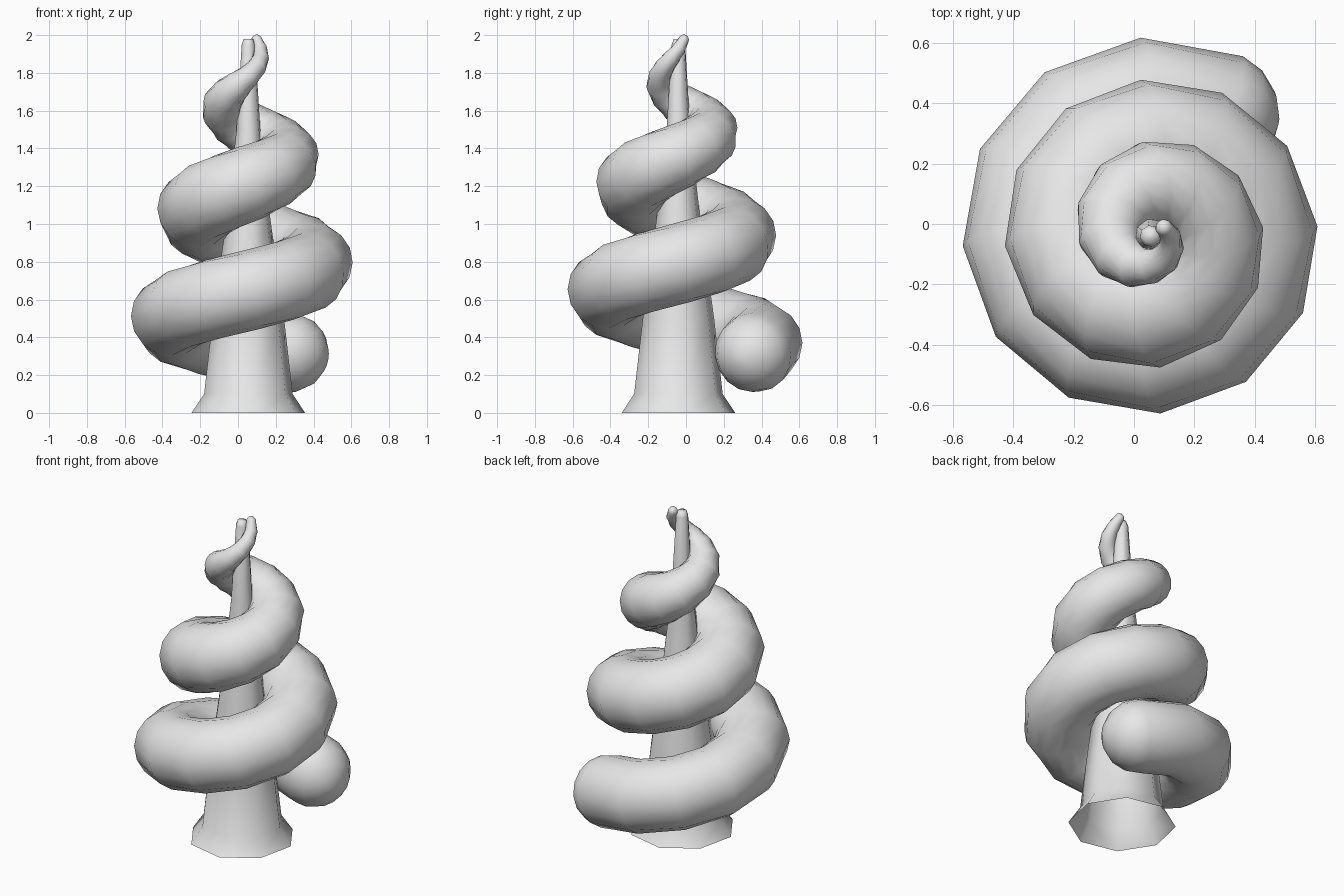
import bpy, bmesh
from math import sin, cos, pi, radians
from mathutils import Vector

cube = bpy.data.objects.get("Cube")
if cube:
    bpy.data.objects.remove(cube)

AXIS = Vector((0.055, -0.04, 0))

grey = bpy.data.materials.new("plain_grey")
grey.use_nodes = True
grey.diffuse_color = (0.8, 0.8, 0.8, 1)
grey.node_tree.nodes["Principled BSDF"].inputs["Base Color"].default_value = (0.8, 0.8, 0.8, 1)


def loft(name, rings, cap_start, cap_end):
    """Skin a list of vertex rings into one smooth object."""
    bm = bmesh.new()
    loops = [[bm.verts.new(p) for p in ring] for ring in rings]
    n = len(loops[0])
    for a, b in zip(loops, loops[1:]):
        for i in range(n):
            j = (i + 1) % n
            bm.faces.new((a[i], a[j], b[j], b[i]))
    if cap_start:
        bm.faces.new(loops[0][::-1])
    if cap_end:
        bm.faces.new(loops[-1])
    bmesh.ops.recalc_face_normals(bm, faces=bm.faces)
    for f in bm.faces:
        f.smooth = True
    mesh = bpy.data.meshes.new(name)
    bm.to_mesh(mesh)
    bm.free()
    mesh.materials.append(grey)
    obj = bpy.data.objects.new(name, mesh)
    bpy.context.collection.objects.link(obj)
    return obj


def ring(centre, u, v, r, sides, turn=0.0):
    angles = [turn + 2 * pi * i / sides for i in range(sides)]
    return [centre + (u * cos(a) + v * sin(a)) * r for a in angles]


# Tapered eight-sided trunk with a flared, open foot
trunk_profile = [(0.305, 0), (0.238, 0.1), (0.192, 0.5), (0.115, 1.05),
                 (0.064, 1.5), (0.036, 1.95), (0.025, 1.98)]
X, Y = Vector((1, 0, 0)), Vector((0, 1, 0))
loft("trunk", [ring(AXIS + Vector((0, 0, z)), X, Y, r, 8, radians(10))
               for r, z in trunk_profile], False, True)

# Thick coil that climbs the trunk and thins towards the tip
START, STEP, COUNT = 62, 30, 35
SIDES = 16
thickness = [(62, 0.212), (540, 0.212), (630, 0.2), (720, 0.172),
             (810, 0.147), (900, 0.107), (990, 0.06), (1112, 0.028)]


def tube_radius(deg):
    for (a, ra), (b, rb) in zip(thickness, thickness[1:]):
        if deg <= b:
            return ra + (rb - ra) * (deg - a) / (b - a)
    return thickness[-1][1]


def path(deg):
    t = (deg - START) / (STEP * COUNT)
    r = 0.457 + (0.052 - 0.457) * t
    a = radians(deg)
    return AXIS + Vector((r * cos(a), r * sin(a), 0.32 + 1.655 * t))


def frame(deg):
    tangent = (path(deg + 1) - path(deg - 1)).normalized()
    out = Vector((cos(radians(deg)), sin(radians(deg)), 0))
    out = (out - tangent * out.dot(tangent)).normalized()
    return tangent, out, tangent.cross(out)


def dome(deg, side):
    """Rings of a rounded end, from the coil outwards."""
    t, u, v = frame(deg)
    r = tube_radius(deg)
    return [ring(path(deg) + t * side * r * sin(a), u, v, r * cos(a), SIDES)
            for a in map(radians, (22, 45, 67, 85))]


coil = []
for k in range(COUNT + 1):
    deg = START + STEP * k
    t, u, v = frame(deg)
    coil.append(ring(path(deg), u, v, tube_radius(deg), SIDES))
end = START + STEP * COUNT
loft("spiral_coil", dome(START, -1)[::-1] + coil + dome(end, 1), True, True)
